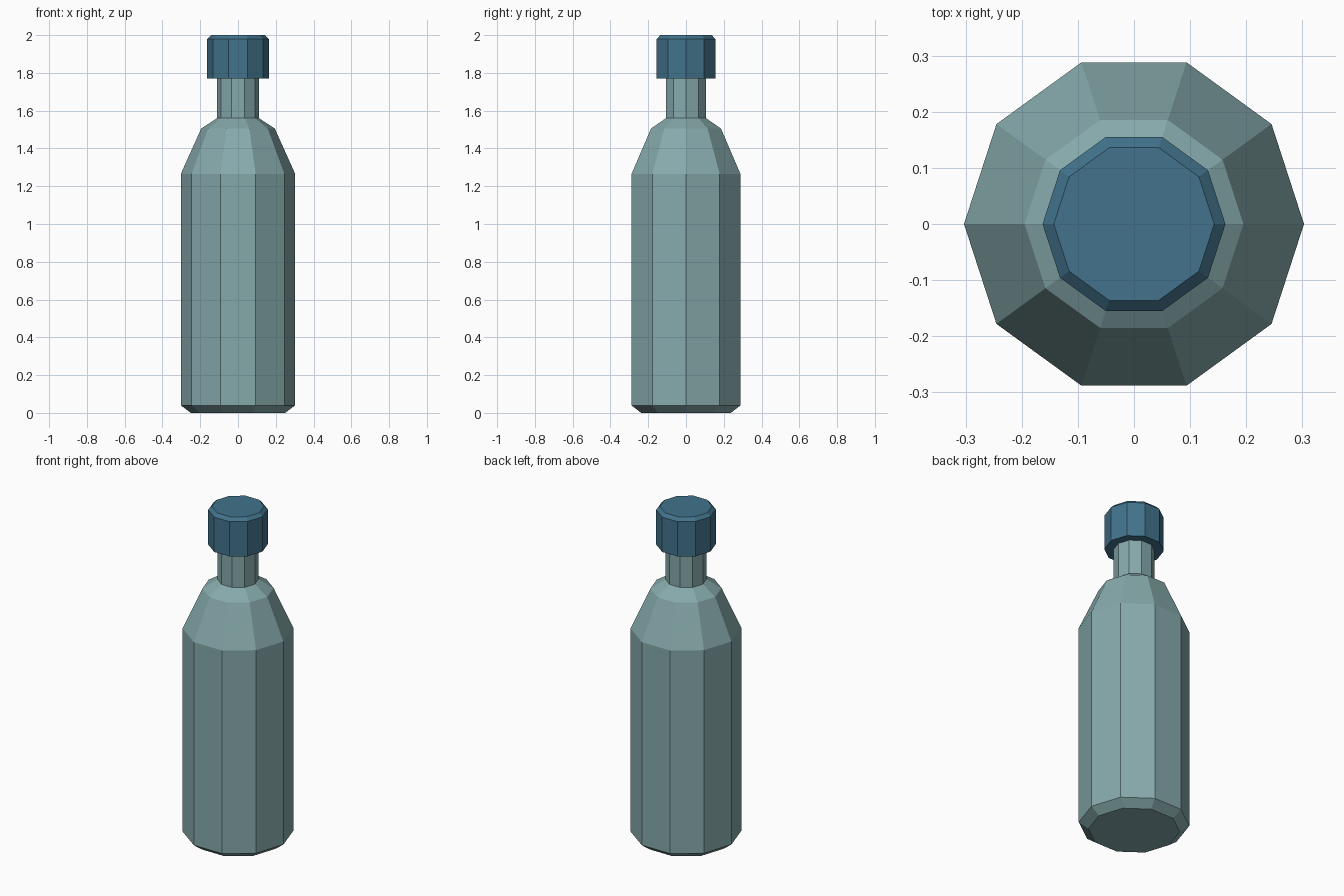
import bpy
import bmesh
from math import cos, sin, tau

SIDES = 10

if "Cube" in bpy.data.objects:
    bpy.data.objects.remove(bpy.data.objects["Cube"], do_unlink=True)


def make_material(name, color):
    mat = bpy.data.materials.new(name)
    mat.use_nodes = True
    mat.diffuse_color = color
    bsdf = next(n for n in mat.node_tree.nodes if n.type == 'BSDF_PRINCIPLED')
    bsdf.inputs["Base Color"].default_value = color
    return mat


def lathe(name, profile, mat):
    """Turn (radius, height) points into a closed, faceted solid."""
    bm = bmesh.new()
    rings = [[bm.verts.new((r * cos(tau * i / SIDES), r * sin(tau * i / SIDES), z))
              for i in range(SIDES)] for r, z in profile]
    for low, high in zip(rings, rings[1:]):
        for i in range(SIDES):
            j = (i + 1) % SIDES
            bm.faces.new((low[i], low[j], high[j], high[i]))
    bm.faces.new(rings[0][::-1])
    bm.faces.new(rings[-1])
    mesh = bpy.data.meshes.new(name)
    bm.to_mesh(mesh)
    bm.free()
    mesh.materials.append(mat)
    obj = bpy.data.objects.new(name, mesh)
    bpy.context.collection.objects.link(obj)
    return obj


glass = make_material("pale_teal", (0.24, 0.40, 0.41, 1))
cap_blue = make_material("deep_blue", (0.054, 0.17, 0.26, 1))

# Body with chamfered base, sloped shoulder and neck
lathe("bottle_body", [(0.25, 0), (0.303, 0.04), (0.303, 1.265), (0.195, 1.505),
                      (0.112, 1.56), (0.112, 1.78)], glass)

# Screw cap with chamfered top
lathe("bottle_cap", [(0.163, 1.77), (0.163, 1.98), (0.143, 2.0)], cap_blue)
